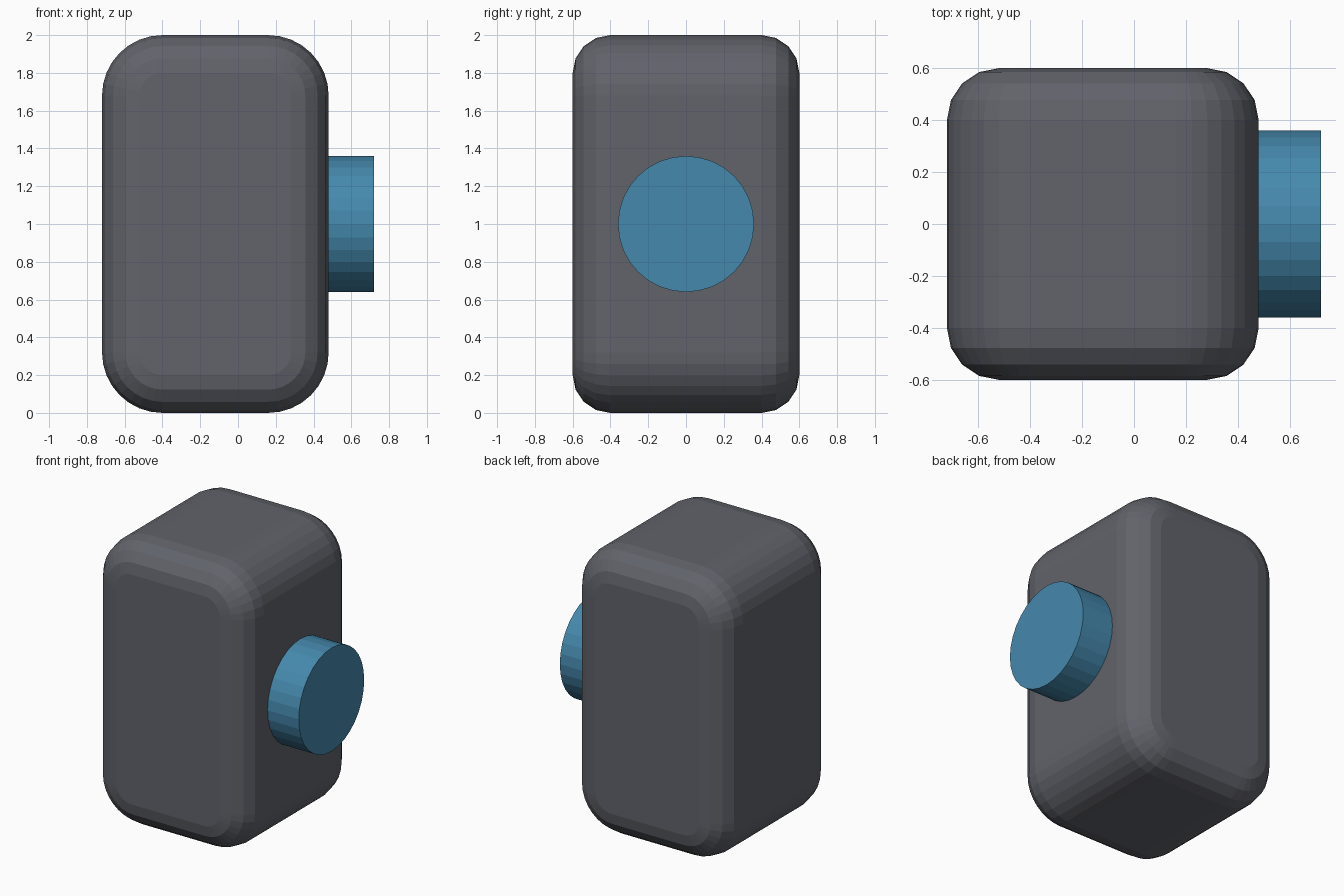
import bpy, bmesh
from math import sin, cos, pi

if "Cube" in bpy.data.objects:
    bpy.data.objects.remove(bpy.data.objects["Cube"])

CX, HX, HY, HZ = -0.12, 0.60, 0.60, 1.0   # body centre and half sizes
CORNER, EDGE = 0.32, 0.20                 # silhouette radius, front/back edge radius


def paint(obj, name, rgb):
    mat = bpy.data.materials.new(name)
    mat.diffuse_color = (*rgb, 1)
    mat.use_nodes = True
    mat.node_tree.nodes["Principled BSDF"].inputs["Base Color"].default_value = mat.diffuse_color
    obj.data.materials.append(mat)


def rounded_rect(inset, segments=8):
    """Rounded rectangle in x/z, moved inwards by inset."""
    r = CORNER - inset
    pts = []
    for q, (sx, sz) in enumerate([(1, 1), (-1, 1), (-1, -1), (1, -1)]):
        for i in range(segments + 1):
            a = (q + i / segments) * pi / 2
            pts.append((CX + sx * (HX - CORNER) + r * cos(a),
                        HZ + sz * (HZ - CORNER) + r * sin(a)))
    return pts


# Body: stacked rounded rectangles from front to back
angles = [i * pi / 8 for i in range(5)]
half = [(HY - EDGE + EDGE * cos(a), EDGE * (1 - sin(a))) for a in angles]
layers = [(-y, inset) for y, inset in half] + [(y, inset) for y, inset in reversed(half)]

bm = bmesh.new()
rings = [[bm.verts.new((x, y, z)) for x, z in rounded_rect(inset)] for y, inset in layers]
for a, b in zip(rings, rings[1:]):
    n = len(a)
    for i in range(n):
        bm.faces.new((a[i], a[(i + 1) % n], b[(i + 1) % n], b[i]))
bm.faces.new(rings[0])
bm.faces.new(rings[-1])
bmesh.ops.recalc_face_normals(bm, faces=bm.faces)
mesh = bpy.data.meshes.new("body")
bm.to_mesh(mesh)
bm.free()
body = bpy.data.objects.new("body", mesh)
bpy.context.collection.objects.link(body)
paint(body, "dark_grey", (0.12, 0.125, 0.145))

# Round knob on the right side, sunk slightly into the body
x0, x1 = 0.46, 0.72
bpy.ops.mesh.primitive_cylinder_add(vertices=32, radius=0.36, depth=x1 - x0,
                                    location=((x0 + x1) / 2, 0, 1.0),
                                    rotation=(0, pi / 2, 0))
knob = bpy.context.object
knob.name = "side_knob"
paint(knob, "blue", (0.06, 0.25, 0.42))
